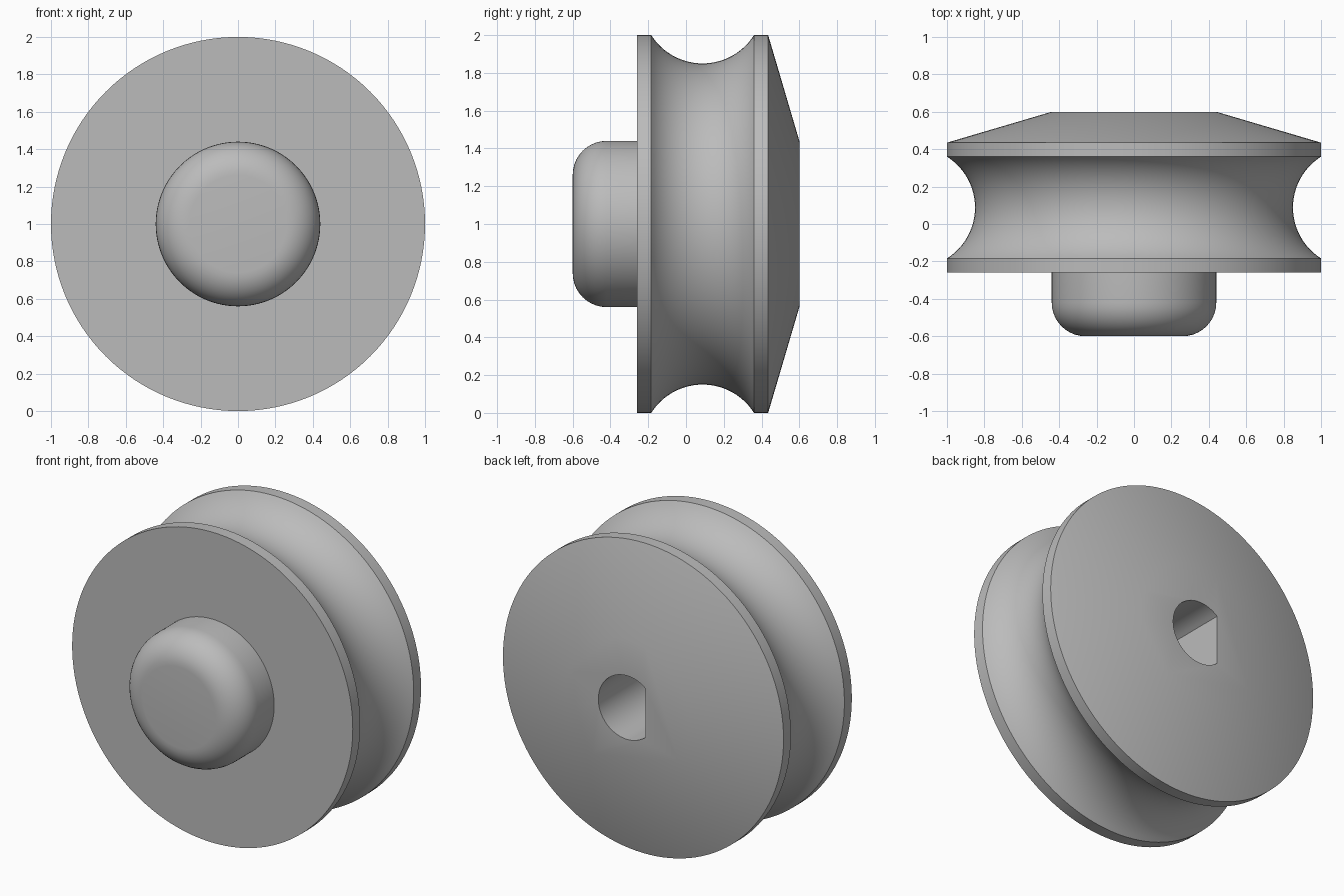
import bpy
import bmesh
from math import sin, cos, pi, asin, acos

if "Cube" in bpy.data.objects:
    bpy.data.objects.remove(bpy.data.objects["Cube"], do_unlink=True)

SEGMENTS = 128
AXIS_Z = 1.0

grey = bpy.data.materials.new("plain grey")
grey.use_nodes = True
colour = (0.5, 0.5, 0.5, 1)
grey.diffuse_color = colour
grey.node_tree.nodes["Principled BSDF"].inputs["Base Color"].default_value = colour


def arc(y, r, radius, start, end, steps):
    """Points (y, r) along a circular arc in the profile plane."""
    angles = [start + (end - start) * i / steps for i in range(steps + 1)]
    return [(y + radius * cos(a), r + radius * sin(a)) for a in angles]


def skin(name, rings):
    """Closed solid through rings of (x, y, z) points, capped at both ends."""
    bm = bmesh.new()
    loops = [[bm.verts.new(p) for p in ring] for ring in rings]
    n = len(loops[0])
    for a, b in zip(loops, loops[1:]):
        for i in range(n):
            j = (i + 1) % n
            bm.faces.new((a[i], a[j], b[j], b[i]))
    bm.faces.new(loops[0])
    bm.faces.new(loops[-1])
    bmesh.ops.recalc_face_normals(bm, faces=bm.faces)
    mesh = bpy.data.meshes.new(name)
    bm.to_mesh(mesh)
    bm.free()
    mesh.materials.append(grey)
    obj = bpy.data.objects.new(name, mesh)
    bpy.context.collection.objects.link(obj)
    return obj


def turn(y, r):
    """One ring of the turned body."""
    angles = [2 * pi * i / SEGMENTS for i in range(SEGMENTS)]
    return [(r * cos(a), y, AXIS_Z + r * sin(a)) for a in angles]


# Turned body: rounded hub, front flange, rope groove, rear flange, back cone
fillet, hub = 0.18, 0.44
half, depth = 0.272, 0.15
groove = (half ** 2 + depth ** 2) / (2 * depth)
spread = asin(half / groove)
profile = arc(-0.6 + fillet, hub - fillet, fillet, pi, pi / 2, 10)
profile += [(-0.26, hub), (-0.26, 1)]
profile += arc(0.088, 1 - depth + groove, groove, -pi / 2 - spread, -pi / 2 + spread, 24)
profile += [(0.435, 1), (0.6, hub)]
wheel = skin("pulley_wheel", [turn(y, r) for y, r in profile])

# D-shaped shaft socket, flat on the right, cut in from the back
bore, flat = 0.205, 0.13
limit = acos(-flat / bore)
outline = [(z, x) for z, x in arc(0, 0, bore, -limit, limit, 40)]
cutter = skin("socket_cutter", [[(x, y, AXIS_Z + z) for x, z in outline] for y in (-0.2, 0.7)])
cutter.hide_render = True

cut = wheel.modifiers.new("shaft socket", "BOOLEAN")
cut.operation = "DIFFERENCE"
cut.solver = "EXACT"
cut.object = cutter
bpy.ops.object.select_all(action="DESELECT")
wheel.select_set(True)
bpy.context.view_layer.objects.active = wheel
bpy.ops.object.modifier_apply(modifier=cut.name)
bpy.data.objects.remove(cutter, do_unlink=True)

# Smooth turned surfaces with crisp rims
bpy.ops.object.shade_smooth_by_angle(angle=pi / 6)
